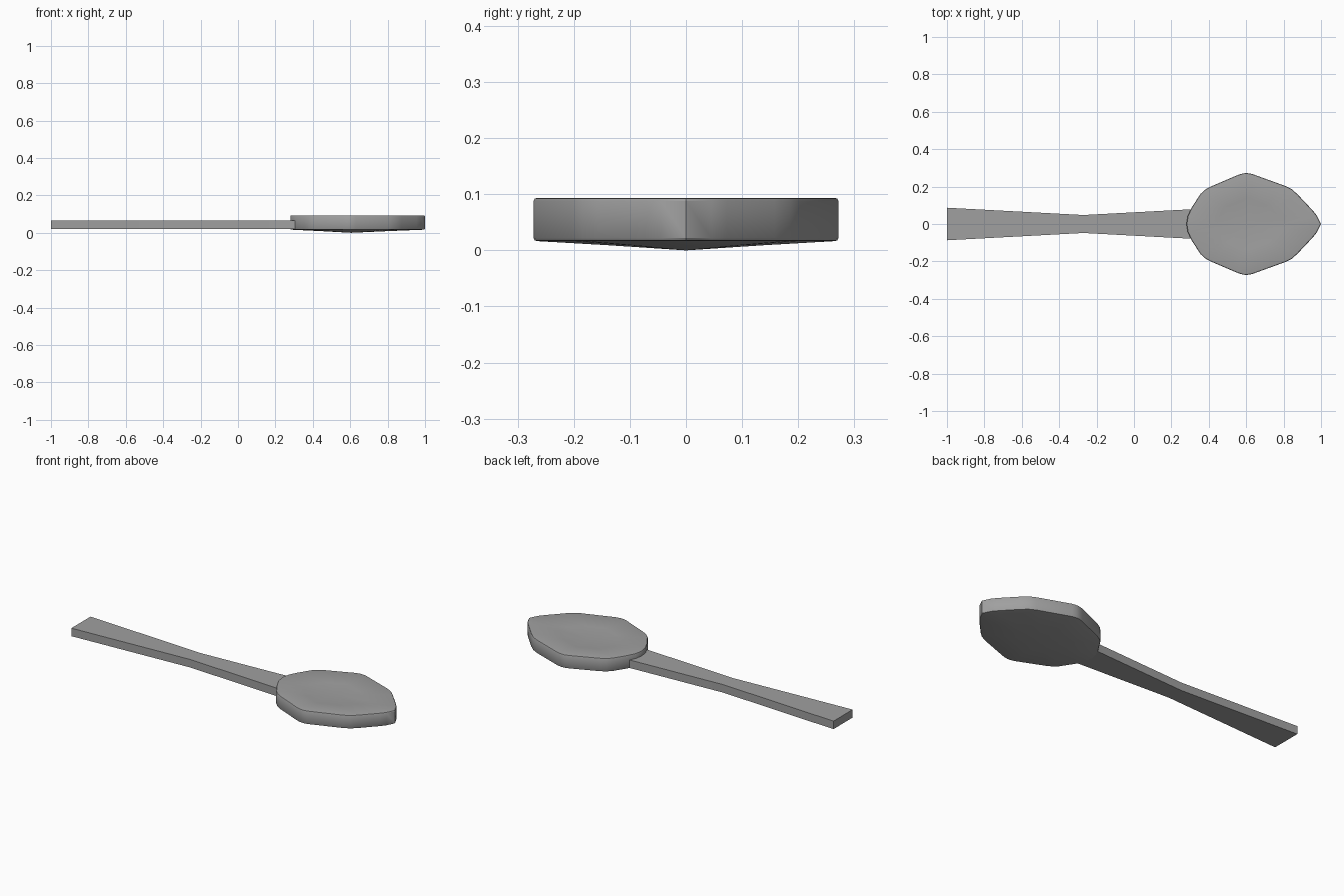
import bpy
import bmesh

cube = bpy.data.objects.get("Cube")
if cube:
    bpy.data.objects.remove(cube, do_unlink=True)

# Single grey metal
metal = bpy.data.materials.new("grey_metal")
metal.use_nodes = True
grey = (0.35, 0.35, 0.35, 1.0)
metal.diffuse_color = grey
metal.node_tree.nodes["Principled BSDF"].inputs["Base Color"].default_value = grey


def finish(name, bm):
    bmesh.ops.recalc_face_normals(bm, faces=bm.faces)
    mesh = bpy.data.meshes.new(name)
    bm.to_mesh(mesh)
    bm.free()
    mesh.materials.append(metal)
    obj = bpy.data.objects.new(name, mesh)
    bpy.context.collection.objects.link(obj)
    bpy.ops.object.select_all(action='DESELECT')
    obj.select_set(True)
    bpy.context.view_layer.objects.active = obj
    bpy.ops.object.shade_smooth_by_angle(angle=0.6)
    return obj


def bridge(bm, a, b):
    for i in range(len(a)):
        j = (i + 1) % len(a)
        bm.faces.new((a[i], a[j], b[j], b[i]))


# Bowl: leaf-shaped outline, mirrored across the long axis
half = [(0.28, 0), (0.288, 0.045), (0.31, 0.09), (0.355, 0.16), (0.378, 0.182),
        (0.405, 0.198), (0.56, 0.264), (0.585, 0.271), (0.605, 0.272),
        (0.63, 0.268), (0.81, 0.203), (0.845, 0.185), (0.875, 0.158),
        (0.955, 0.073), (0.978, 0.045), (1.0, 0)]
outline = half + [(x, -y) for x, y in half[-2:0:-1]]
centre = 0.605

# Rings as (scale, height), from the underside over the rim into the dish
rings = [(0.5, 0.009), (0.975, 0.0165), (0.992, 0.018), (1, 0.022),
         (1, 0.088), (0.992, 0.092), (0.975, 0.0935), (0.5, 0.084)]
bm = bmesh.new()
loops = [[bm.verts.new((centre + (x - centre) * s, y * s, z)) for x, y in outline]
         for s, z in rings]
for a, b in zip(loops, loops[1:]):
    bridge(bm, a, b)
for loop, z in ((loops[0], 0.0), (loops[-1], 0.077)):
    middle = bm.verts.new((centre, 0, z))
    for i, v in enumerate(loop):
        bm.faces.new((v, loop[(i + 1) % len(loop)], middle))
finish("bowl", bm)

# Handle: flat bar with a narrow waist, ending inside the bowl
bm = bmesh.new()
low, high = 0.019, 0.065
sections = [[bm.verts.new(p) for p in
             ((x, -w, low), (x, w, low), (x, w, high), (x, -w, high))]
            for x, w in ((-1, 0.087), (-0.27, 0.048), (0.33, 0.08))]
for a, b in zip(sections, sections[1:]):
    bridge(bm, a, b)
bm.faces.new(sections[0])
bm.faces.new(sections[-1])
finish("handle", bm)
